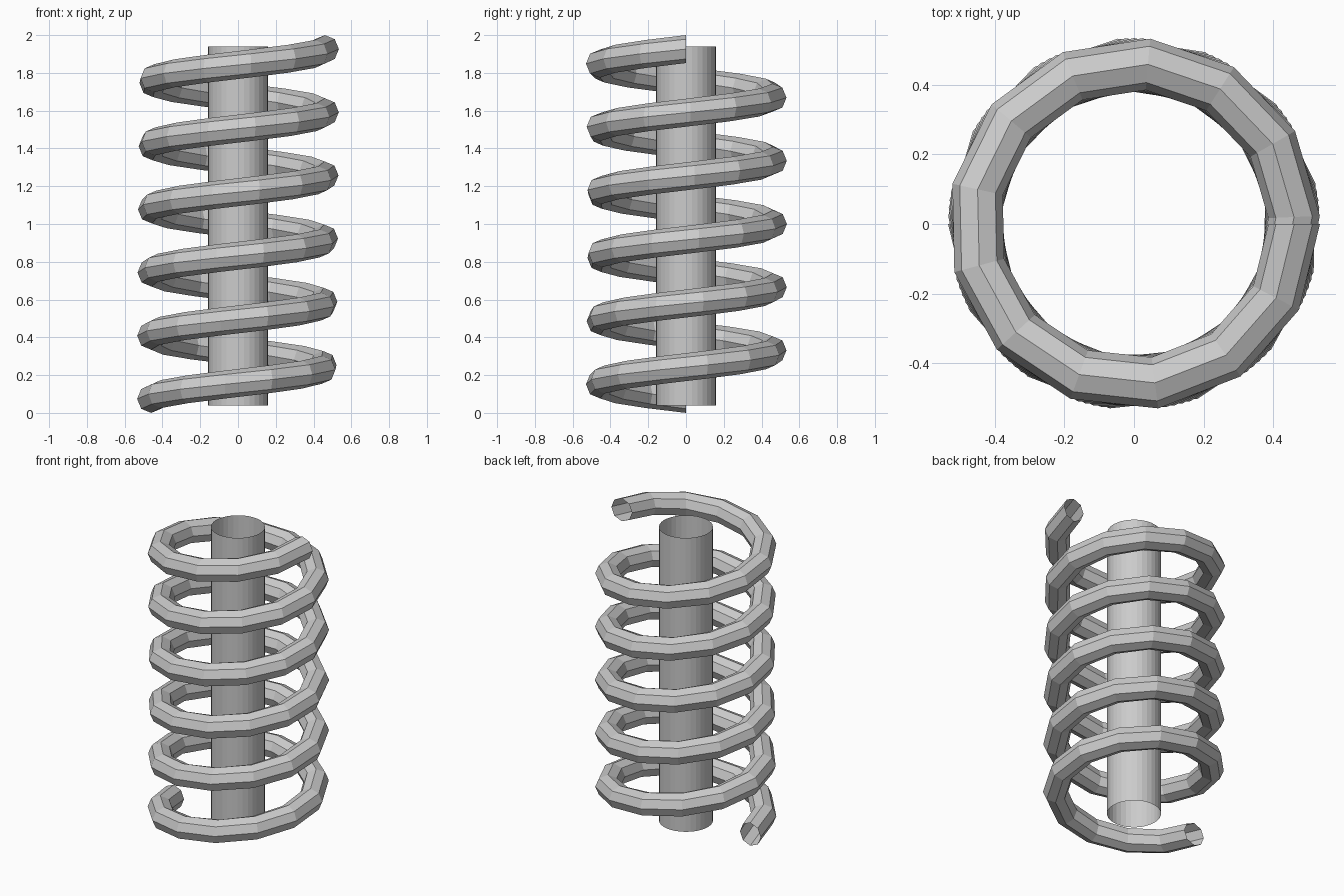
import bpy, bmesh
from math import pi, cos, sin

cube = bpy.data.objects.get("Cube")
if cube:
    bpy.data.objects.remove(cube, do_unlink=True)

steel = bpy.data.materials.new("grey_steel")
steel.use_nodes = True
GREY = (0.6, 0.6, 0.6, 1)
steel.diffuse_color = GREY
steel.node_tree.nodes["Principled BSDF"].inputs["Base Color"].default_value = GREY


def swept(name, rings, closed):
    """Skin a list of point rings into an open-ended flat-shaded surface."""
    bm = bmesh.new()
    loops = [[bm.verts.new(p) for p in ring] for ring in rings]
    for low, high in zip(loops, loops[1:]):
        n = len(low)
        for i in range(n if closed else n - 1):
            j = (i + 1) % n
            bm.faces.new((low[i], low[j], high[j], high[i]))
    bmesh.ops.recalc_face_normals(bm, faces=bm.faces)
    mesh = bpy.data.meshes.new(name)
    bm.to_mesh(mesh)
    bm.free()
    mesh.materials.append(steel)
    obj = bpy.data.objects.new(name, mesh)
    bpy.context.collection.objects.link(obj)
    return obj


# Coil: octagonal wire, upright section, winding upwards counter-clockwise
TURNS, STEPS, SIDES = 5.5, 72, 8
COIL_R, WIRE_R, HEIGHT = 0.46, 0.074, 2.0
rise = HEIGHT - 2 * WIRE_R


def wire_ring(step):
    t = step / STEPS
    a = pi + t * TURNS * 2 * pi
    ring = []
    for k in range(SIDES):
        b = 2 * pi * k / SIDES
        r = COIL_R + WIRE_R * cos(b)
        ring.append((r * cos(a), r * sin(a), WIRE_R + t * rise + WIRE_R * sin(b)))
    return ring


swept("coil_spring", [wire_ring(s) for s in range(STEPS + 1)], True)

# Central tube, open at both ends
TUBE_R, TUBE_SIDES = 0.158, 32
swept("centre_tube",
      [[(TUBE_R * cos(2 * pi * k / TUBE_SIDES), TUBE_R * sin(2 * pi * k / TUBE_SIDES), z)
        for k in range(TUBE_SIDES)] for z in (0.04, 1.94)], True)
